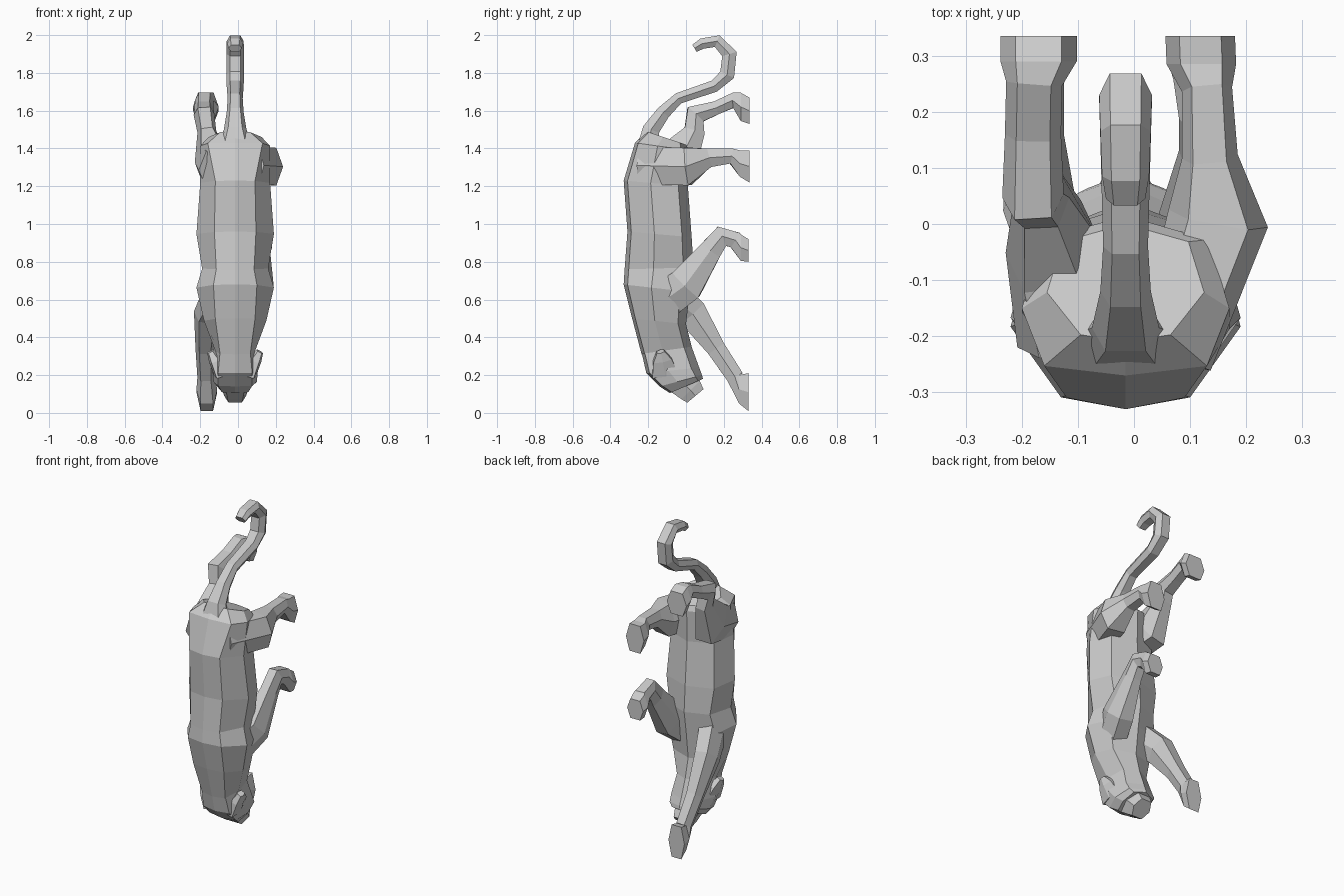
import bpy, bmesh
from mathutils import Vector

CX = -0.015  # the animal's own midline


def loft(name, rings):
    """Skin a list of equal-length point rings and cap both ends, flat shaded."""
    bm = bmesh.new()
    vs = [[bm.verts.new(p) for p in r] for r in rings]
    n = len(rings[0])
    for a, b in zip(vs, vs[1:]):
        for i in range(n):
            j = (i + 1) % n
            bm.faces.new((a[i], a[j], b[j], b[i]))
    bm.faces.new(vs[0])
    bm.faces.new(vs[-1])
    bmesh.ops.recalc_face_normals(bm, faces=bm.faces)
    me = bpy.data.meshes.new(name)
    bm.to_mesh(me)
    bm.free()
    ob = bpy.data.objects.new(name, me)
    bpy.context.collection.objects.link(ob)
    return ob


def limb(name, path, sole=False):
    """Six-sided tube; path = (x, y, z, half width, half thickness)."""
    c = [Vector(p[:3]) for p in path]
    rings = []
    for i, p in enumerate(path):
        t = (c[min(i + 1, len(c) - 1)] - c[max(i - 1, 0)]).normalized()
        if sole and i >= len(c) - 2:
            t = Vector((0, 1, 0))  # paw sits flat on its sole
        u = (Vector((1, 0, 0)) - t * t.x).normalized()
        v = t.cross(u)
        a, b = p[3], p[4]
        rings.append([c[i] + u * a * s + v * b * k for s, k in
                      ((1, 0), (.6, 1), (-.6, 1), (-1, 0), (-.6, -1), (.6, -1))])
    return loft(name, rings)


def trunk(name, sections):
    """Mirrored eight-sided sections: z back, z belly, y back, y belly, back width, side width."""
    rings = []
    for zb, zf, yb, yf, wb, ws in sections:
        half = [(0, 0), (wb, .06), (ws, .42), (ws * .8, .85), (0, 1)]
        pts = half + [(-x, t) for x, t in half[3:0:-1]]
        rings.append([(CX + x, yb + (yf - yb) * t, zb + (zf - zb) * t) for x, t in pts])
    return loft(name, rings)


# torso from rump down to neck
trunk("torso", [
    (1.49, 1.42, -.21, .00, .08, .14),
    (1.43, 1.39, -.27, .015, .145, .185),
    (1.23, 1.20, -.33, .01, .105, .185),
    (.96, .93, -.31, .03, .11, .205),
    (.76, .77, -.325, .04, .10, .175),
    (.68, .64, -.33, .02, .115, .205),
    (.50, .47, -.285, .00, .105, .165),
    (.31, .35, -.235, .03, .08, .105)])

# head, facing down and outward
trunk("head", [
    (.32, .35, -.235, .03, .08, .105),
    (.21, .24, -.21, .07, .09, .12),
    (.14, .20, -.14, .085, .09, .115),
    (.105, .18, -.085, .09, .07, .085)])

# short square muzzle
limb("muzzle", [
    (CX, -.04, .18, .08, .08),
    (CX, .025, .12, .068, .068),
    (CX, .05, .09, .058, .056)])

# ears
for side, s in (("left", -1), ("right", 1)):
    limb(side + "_ear", [
        (CX + s * .08, -.11, .20, .03, .07),
        (CX + s * .105, -.125, .28, .035, .05),
        (CX + s * .13, -.135, .325, .02, .02)])

# tail, curling over at the tip
limb("tail", [
    (CX, -.20, 1.40, .10, .06),
    (CX, -.185, 1.50, .06, .045),
    (CX, -.12, 1.59, .045, .037),
    (CX, -.04, 1.665, .04, .03),
    (CX, .15, 1.73, .045, .032),
    (CX, .218, 1.79, .047, .04),
    (CX, .23, 1.90, .047, .04),
    (CX, .165, 1.968, .045, .033),
    (CX, .085, 1.955, .042, .028),
    (CX, .045, 1.93, .035, .022)])

# front legs: right one pulled up, left one reaching down
limb("right_front_leg", [
    (.06, -.15, .57, .07, .10),
    (.115, .00, .68, .075, .095),
    (.125, .13, .86, .045, .06),
    (.125, .19, .935, .045, .055),
    (.12, .26, .915, .05, .045),
    (.12, .29, .875, .06, .07),
    (.12, .33, .86, .055, .06)], True)
limb("left_front_leg", [
    (-.11, -.12, .66, .07, .10),
    (-.168, .03, .53, .066, .08),
    (-.175, .16, .34, .05, .05),
    (-.17, .26, .19, .045, .045),
    (-.165, .28, .125, .055, .075),
    (-.165, .33, .11, .055, .10)], True)

# hind legs: right one tucked, left one stretched back
limb("right_hind_leg", [
    (.07, -.24, 1.31, .07, .10),
    (.15, .01, 1.305, .09, .10),
    (.135, .12, 1.35, .05, .05),
    (.13, .24, 1.36, .045, .04),
    (.12, .285, 1.32, .062, .07),
    (.118, .335, 1.305, .062, .085)], True)
limb("left_hind_leg", [
    (-.11, -.20, 1.29, .10, .10),
    (-.145, -.04, 1.335, .085, .12),
    (-.165, .045, 1.49, .05, .055),
    (-.18, .05, 1.58, .055, .055),
    (-.18, .16, 1.615, .05, .036),
    (-.178, .25, 1.655, .05, .04),
    (-.17, .29, 1.62, .068, .075),
    (-.17, .335, 1.60, .068, .07)], True)
